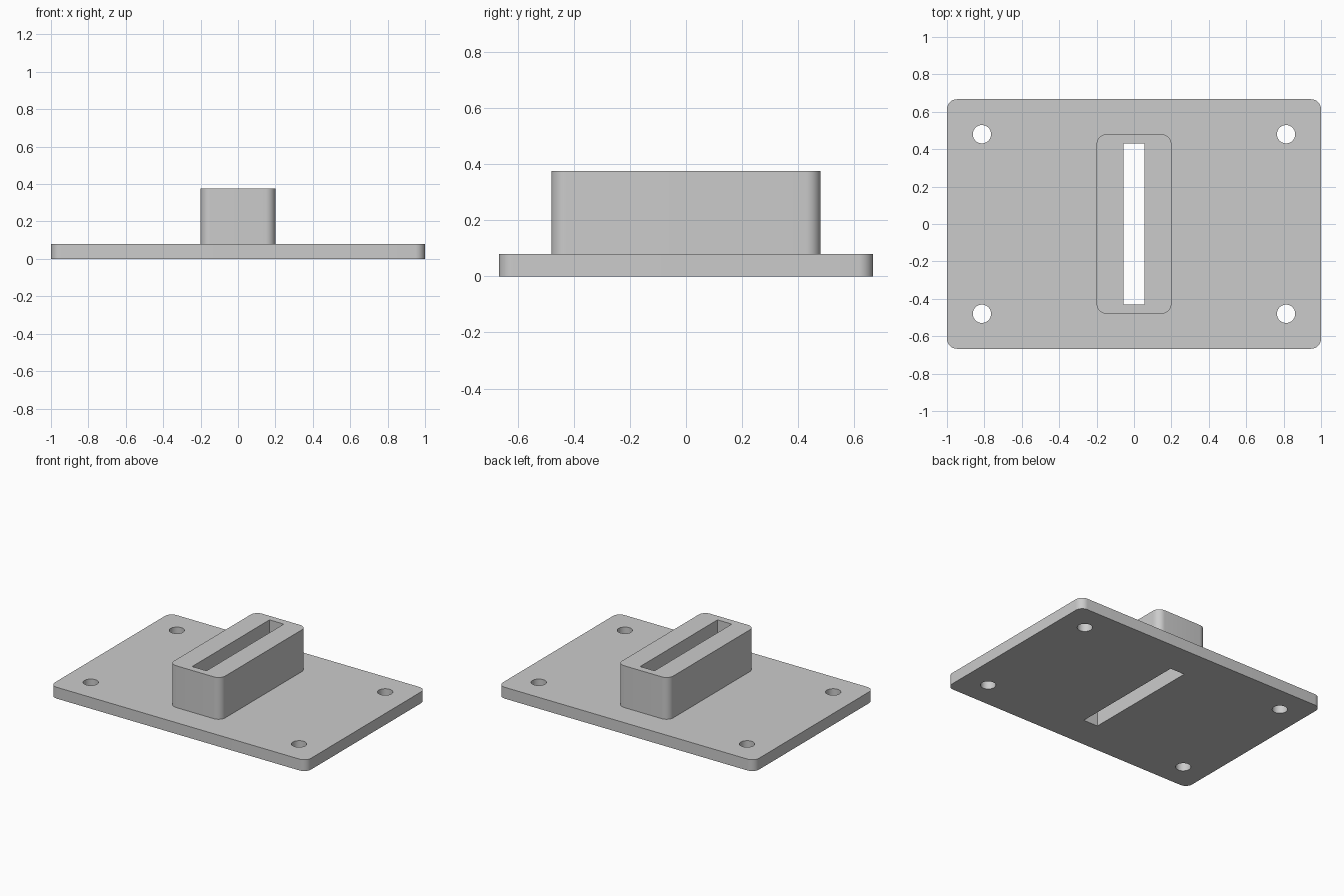
import bpy
import bmesh
from math import cos, sin, pi, radians

default_cube = bpy.data.objects.get("Cube")
if default_cube:
    bpy.data.objects.remove(default_cube, do_unlink=True)

PLATE_TOP = 0.08
BLOCK_TOP = 0.375
CORNER = 0.053

grey = bpy.data.materials.new("light grey")
grey.use_nodes = True
colour = (0.6, 0.6, 0.6, 1)
grey.diffuse_color = colour
grey.node_tree.nodes["Principled BSDF"].inputs["Base Color"].default_value = colour


def prism(name, outline, bottom, top):
    """Extrude a closed outline straight up into a solid."""
    bm = bmesh.new()
    base = bm.faces.new([bm.verts.new((x, y, bottom)) for x, y in outline])
    raised = bmesh.ops.extrude_face_region(bm, geom=[base])["geom"]
    verts = [v for v in raised if isinstance(v, bmesh.types.BMVert)]
    bmesh.ops.translate(bm, verts=verts, vec=(0, 0, top - bottom))
    bmesh.ops.recalc_face_normals(bm, faces=bm.faces)
    mesh = bpy.data.meshes.new(name)
    bm.to_mesh(mesh)
    bm.free()
    mesh.materials.append(grey)
    obj = bpy.data.objects.new(name, mesh)
    bpy.context.collection.objects.link(obj)
    return obj


def arc(x, y, radius, start, sweep, steps):
    angles = [start + sweep * i / steps for i in range(steps + 1)]
    return [(x + radius * cos(a), y + radius * sin(a)) for a in angles]


def rounded_rectangle(half_x, half_y, radius):
    signs = [(1, 1), (-1, 1), (-1, -1), (1, -1)]
    points = []
    for i, (sx, sy) in enumerate(signs):
        points += arc(sx * (half_x - radius), sy * (half_y - radius),
                      radius, i * pi / 2, pi / 2, 10)
    return points


def combine(target, tool, operation):
    """Apply a boolean and discard the tool object."""
    tool.hide_render = True
    modifier = target.modifiers.new(tool.name, "BOOLEAN")
    modifier.operation = operation
    modifier.solver = "EXACT"
    modifier.object = tool
    with bpy.context.temp_override(object=target, active_object=target):
        bpy.ops.object.modifier_apply(modifier=modifier.name)
    bpy.data.objects.remove(tool, do_unlink=True)


# Base plate with the raised socket block fused on top
mount = prism("socket_mounting_plate", rounded_rectangle(1, 0.667, CORNER), 0, PLATE_TOP)
block = prism("socket_block", rounded_rectangle(0.2, 0.48, CORNER), PLATE_TOP / 2, BLOCK_TOP)
combine(mount, block, "UNION")

# Slot straight through block and plate
sx, sy = 0.056, 0.431
slot = prism("slot_cutter", [(-sx, -sy), (sx, -sy), (sx, sy), (-sx, sy)], -0.1, 0.5)
combine(mount, slot, "DIFFERENCE")

# Screw holes near the four corners
for x in (-0.813, 0.813):
    for y in (-0.48, 0.48):
        circle = arc(x, y, 0.049, 0, 2 * pi, 40)[:-1]
        combine(mount, prism("hole_cutter", circle, -0.1, 0.2), "DIFFERENCE")

# Smooth rounded corners and holes, keep the other edges sharp
bpy.ops.object.select_all(action="DESELECT")
mount.select_set(True)
bpy.context.view_layer.objects.active = mount
bpy.ops.object.shade_smooth_by_angle(angle=radians(30))
